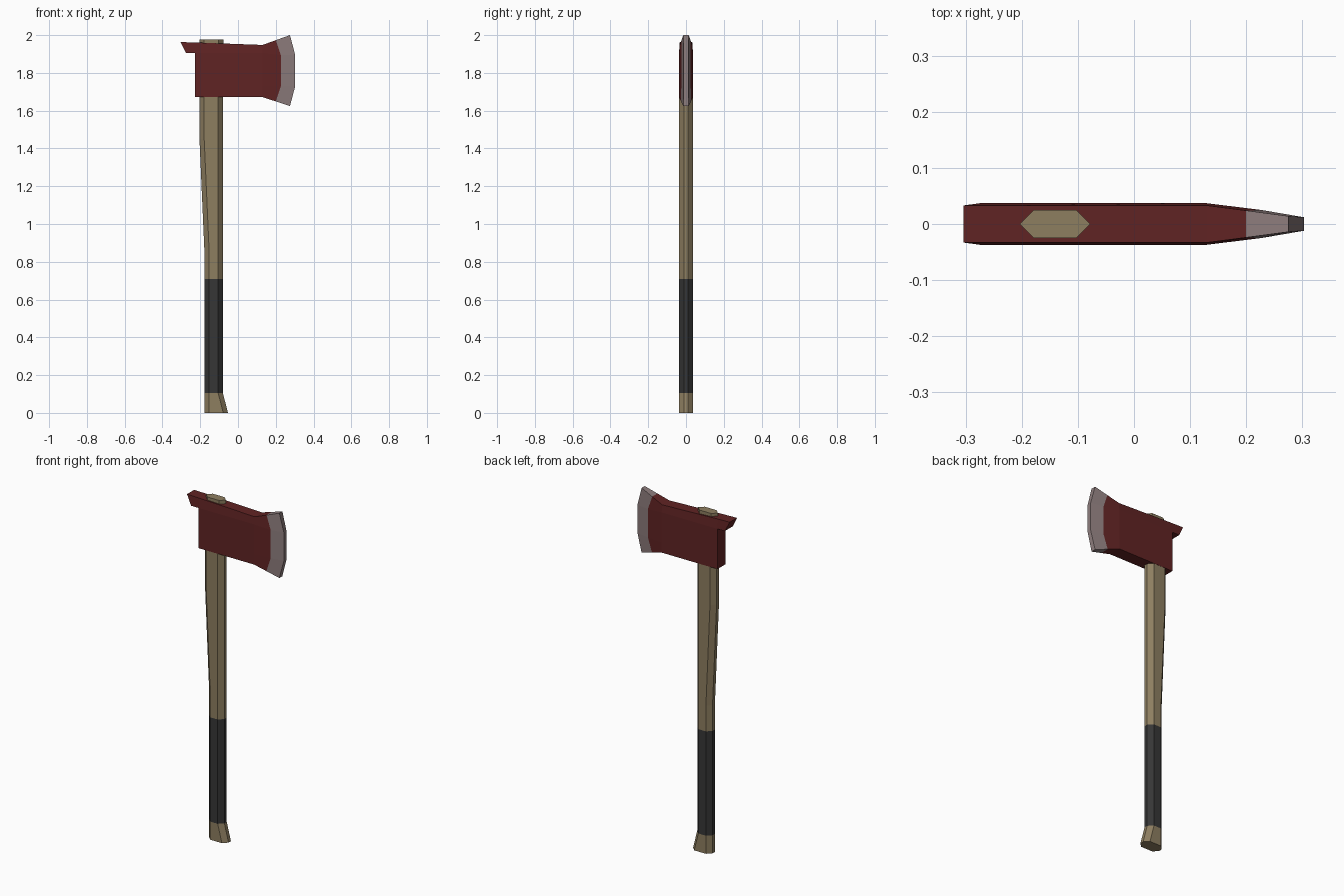
import bpy, bmesh

if "Cube" in bpy.data.objects:
    bpy.data.objects.remove(bpy.data.objects["Cube"])


def material(name, rgb):
    m = bpy.data.materials.new(name)
    m.diffuse_color = (*rgb, 1)
    m.use_nodes = True
    m.node_tree.nodes["Principled BSDF"].inputs["Base Color"].default_value = m.diffuse_color
    return m


wood = material("wood", (0.27, 0.21, 0.118))
rubber = material("black grip", (0.037, 0.037, 0.037))
red = material("red paint", (0.118, 0.017, 0.017))
steel = material("bare steel", (0.27, 0.205, 0.205))


def finish(bm, name, mats, rule):
    bmesh.ops.remove_doubles(bm, verts=bm.verts, dist=1e-5)
    bmesh.ops.recalc_face_normals(bm, faces=bm.faces)
    for f in bm.faces:
        f.material_index = rule(f.calc_center_median())
    me = bpy.data.meshes.new(name)
    bm.to_mesh(me)
    bm.free()
    for m in mats:
        me.materials.append(m)
    ob = bpy.data.objects.new(name, me)
    bpy.context.collection.objects.link(ob)
    return ob


def loft(bm, loops, closed_profile=True):
    """Bridge successive rings of points and cap both ends."""
    rings = [[bm.verts.new(p) for p in loop] for loop in loops]
    n = len(rings[0])
    for a, b in zip(rings, rings[1:]):
        for i in range(n):
            j = (i + 1) % n
            bm.faces.new((a[i], a[j], b[j], b[i]))
    bm.faces.new(rings[0])
    bm.faces.new(rings[-1])
    return rings


# Handle: chamfered section (z, left, right, chamfer, half depth, end flat)
def handle_ring(z, l, r, c, d, e):
    return [(l, -e, z), (l + c, -d, z), (r - c, -d, z), (r, -e, z),
            (r, e, z), (r - c, d, z), (l + c, d, z), (l, e, z)]


bm = bmesh.new()
loft(bm, [handle_ring(*s) for s in (
    (0.00, -0.178, -0.053, 0.025, 0.036, 0.011),
    (0.105, -0.178, -0.080, 0.025, 0.036, 0.011),
    (0.71, -0.178, -0.080, 0.025, 0.036, 0.011),
    (0.86, -0.178, -0.080, 0.025, 0.036, 0.011),
    (1.45, -0.204, -0.080, 0.025, 0.036, 0.011),
    (1.675, -0.204, -0.080, 0.025, 0.036, 0.011),
    (1.70, -0.204, -0.078, 0.025, 0.025, 0.0),
    (1.977, -0.204, -0.078, 0.025, 0.025, 0.0))])
finish(bm, "handle", [wood, rubber], lambda c: int(0.105 < c.z < 0.71))

# Axe head: stations from the back to the cutting edge, each (x, z, half depth)
# at four levels: bottom, low, high, top
stations = (
    ((-0.228, 1.672, 0.037), (-0.228, 1.73, 0.037), (-0.228, 1.905, 0.037), (-0.228, 1.961, 0.033)),
    ((0.130, 1.672, 0.037), (0.130, 1.73, 0.037), (0.130, 1.905, 0.037), (0.130, 1.948, 0.033)),
    ((0.200, 1.649, 0.026), (0.227, 1.73, 0.025), (0.227, 1.894, 0.025), (0.200, 1.973, 0.024)),
    ((0.275, 1.624, 0.014), (0.303, 1.73, 0.012), (0.303, 1.894, 0.012), (0.275, 2.000, 0.014)),
)
bm = bmesh.new()
rings = loft(bm, [[(x, -d, z) for x, z, d in s] + [(x, d, z) for x, z, d in reversed(s)]
                  for s in stations])

# Rear lip grown from the top band of the back
bmesh.ops.delete(bm, geom=[f for f in bm.faces if all(v in rings[0] for v in f.verts)],
                 context='FACES_ONLY')
r = rings[0]
bm.faces.new((r[0], r[1], r[2], r[5], r[6], r[7]))
lip = [bm.verts.new(p) for p in ((-0.275, -0.037, 1.905), (-0.304, -0.033, 1.963),
                                 (-0.304, 0.033, 1.963), (-0.275, 0.037, 1.905))]
root = r[2:6]
for i in range(4):
    j = (i + 1) % 4
    bm.faces.new((root[i], root[j], lip[j], lip[i]))
bm.faces.new(lip)

# The last band and edge stay bare steel
finish(bm, "axe_head", [red, steel], lambda c: int(c.x > 0.225))
